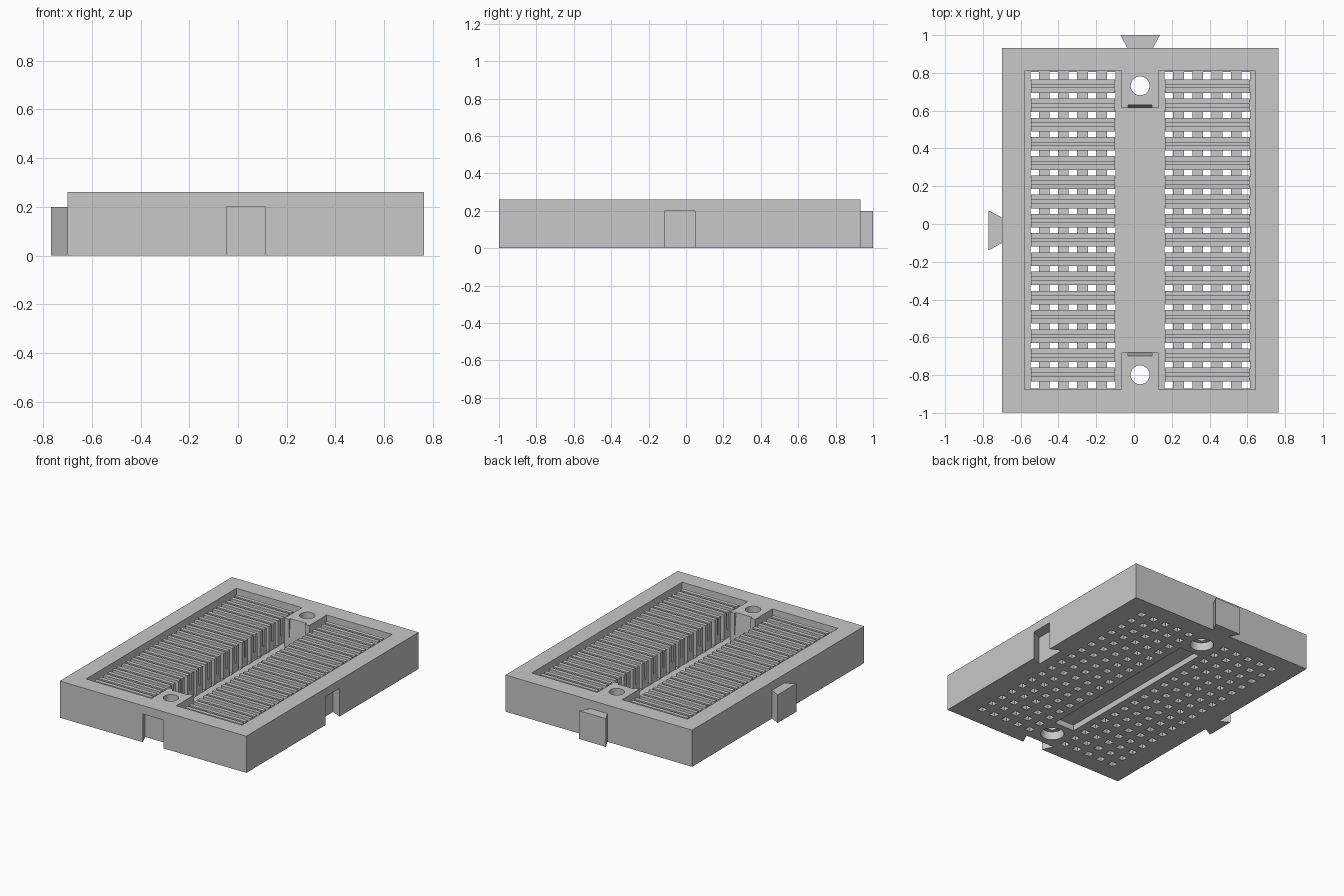
import bpy
import bmesh
import math
from mathutils import Matrix, Vector

old = bpy.data.objects.get("Cube")
if old:
    bpy.data.objects.remove(old, do_unlink=True)

# Main dimensions; parts are laid out around the board's own centre
CENTRE = Vector((0.0325, -0.0335, 0))
HALF_X, HALF_Y, TOP = 0.7325, 0.9655, 0.26
FLOOR, RIDGE_TOP, TAB_TOP = 0.06, 0.24, 0.2
PITCH, ROWS, COLUMNS = 0.1018, 17, 5
COMB_IN, COMB_OUT = 0.132, 0.578
POST_Y = 0.765

grey = bpy.data.materials.new("plastic grey")
grey.use_nodes = True
colour = (0.58, 0.58, 0.58, 1)
grey.diffuse_color = colour
grey.node_tree.nodes["Principled BSDF"].inputs["Base Color"].default_value = colour


def add_prism(bm, points, lo, hi, axis="z"):
    """Extrude a flat outline along z, or a (y, z) outline along x."""
    place = (lambda a, b: (a, b, lo)) if axis == "z" else (lambda a, b: (lo, a, b))
    step = (0, 0, hi - lo) if axis == "z" else (hi - lo, 0, 0)
    face = bm.faces.new([bm.verts.new(place(*p)) for p in points])
    extruded = bmesh.ops.extrude_face_region(bm, geom=[face])["geom"]
    verts = [v for v in extruded if isinstance(v, bmesh.types.BMVert)]
    bmesh.ops.translate(bm, verts=verts, vec=step)


def rect(x, y, hx, hy):
    return [(x - hx, y - hy), (x + hx, y - hy), (x + hx, y + hy), (x - hx, y + hy)]


def circle(x, y, r, n=32):
    turn = 2 * math.pi / n
    return [(x + r * math.cos(i * turn), y + r * math.sin(i * turn)) for i in range(n)]


def finish(name, bm):
    bmesh.ops.recalc_face_normals(bm, faces=bm.faces[:])
    bmesh.ops.translate(bm, verts=bm.verts[:], vec=CENTRE)
    mesh = bpy.data.meshes.new(name)
    bm.to_mesh(mesh)
    bm.free()
    mesh.materials.append(grey)
    obj = bpy.data.objects.new(name, mesh)
    bpy.context.collection.objects.link(obj)
    return obj


def prisms(name, items):
    bm = bmesh.new()
    for item in items:
        add_prism(bm, *item)
    return finish(name, bm)


def cut(target, name, items):
    cutter = prisms(name, items)
    cutter.hide_render = True
    mod = target.modifiers.new(name, "BOOLEAN")
    mod.operation, mod.solver, mod.object = "DIFFERENCE", "EXACT", cutter
    bpy.context.view_layer.objects.active = target
    bpy.ops.object.modifier_apply(modifier=name)
    bpy.data.objects.remove(cutter, do_unlink=True)


row_ys = [(i - (ROWS - 1) / 2) * PITCH for i in range(ROWS)]
hole_xs = [side * (0.152 + i * PITCH) for side in (-1, 1) for i in range(COLUMNS)]

# Board body
body = prisms("board_body", [(rect(0, 0, HALF_X, HALF_Y), 0, TOP)])

# Pocket, leaving a mounting post at the middle of each end
px, py, mx, my = 0.612, 0.843, 0.0975, 0.648
half = [(px, -py), (px, py), (mx, py), (mx, my), (-mx, my), (-mx, py)]
pocket = half + [(-x, -y) for x, y in half]
cut(body, "pocket", [(pocket, FLOOR, TOP + 0.1)])

# Pin holes through the floor
cut(body, "pin_holes", [(rect(x, y, 0.0225, 0.0225), -0.05, FLOOR + 0.02)
                        for x in hole_xs for y in row_ys])

# Screw holes with counterbores, and the shallow groove underneath
cut(body, "screw_holes", [(circle(0, s * POST_Y, 0.05), -0.1, TOP + 0.1) for s in (-1, 1)])
cut(body, "underside", [(circle(0, s * POST_Y, 0.077), -0.1, 0.06) for s in (-1, 1)]
    + [(rect(0, 0, 0.08, my - 0.005), -0.1, 0.042)])

# Sloped relief on the inner face of each post
reliefs = []
for s in (-1, 1):
    profile = [(s * (my - 0.02), FLOOR + 0.03), (s * my, FLOOR + 0.03),
               (s * (my + 0.018), TOP + 0.02), (s * (my - 0.02), TOP + 0.02)]
    reliefs.append((profile, -0.063, 0.063, "x"))
cut(body, "post_relief", reliefs)

# Dovetail notches in the front and right sides
cut(body, "notches", [
    ([(-0.08, -HALF_Y - 0.001), (0.08, -HALF_Y - 0.001),
      (0.115, -HALF_Y + 0.075), (-0.115, -HALF_Y + 0.075)], -0.1, TAB_TOP),
    ([(HALF_X + 0.001, -0.08), (HALF_X + 0.001, 0.08),
      (HALF_X - 0.075, 0.115), (HALF_X - 0.075, -0.115)], -0.1, TAB_TOP)])

# Matching dovetail tabs on the back and left-hand edges
tab = [(-0.0675, 0), (0.0675, 0), (0.105, 0.069), (-0.105, 0.069)]
prisms("back_tab", [([(a, HALF_Y + b) for a, b in tab], 0, TAB_TOP)])
prisms("side_tab", [([(-HALF_X - b, a) for a, b in tab], 0, TAB_TOP)])

# Contact walls between rows, each split along its top by a narrow groove
w, g, groove_z = 0.036, 0.008, 0.12
wall = [(-w, FLOOR), (w, FLOOR), (w, RIDGE_TOP), (g, RIDGE_TOP),
        (g, groove_z), (-g, groove_z), (-g, RIDGE_TOP), (-w, RIDGE_TOP)]
for name, lo, hi in (("contact_walls_a", -COMB_OUT, -COMB_IN),
                     ("contact_walls_b", COMB_IN, COMB_OUT)):
    prisms(name, [([(y + PITCH / 2 + a, z) for a, z in wall], lo, hi, "x")
                  for y in row_ys[:-1]])

# Keep edges crisp while rounding the screw holes
bpy.ops.object.select_all(action="DESELECT")
body.select_set(True)
bpy.context.view_layer.objects.active = body
bpy.ops.object.shade_smooth_by_angle(angle=math.radians(30))
